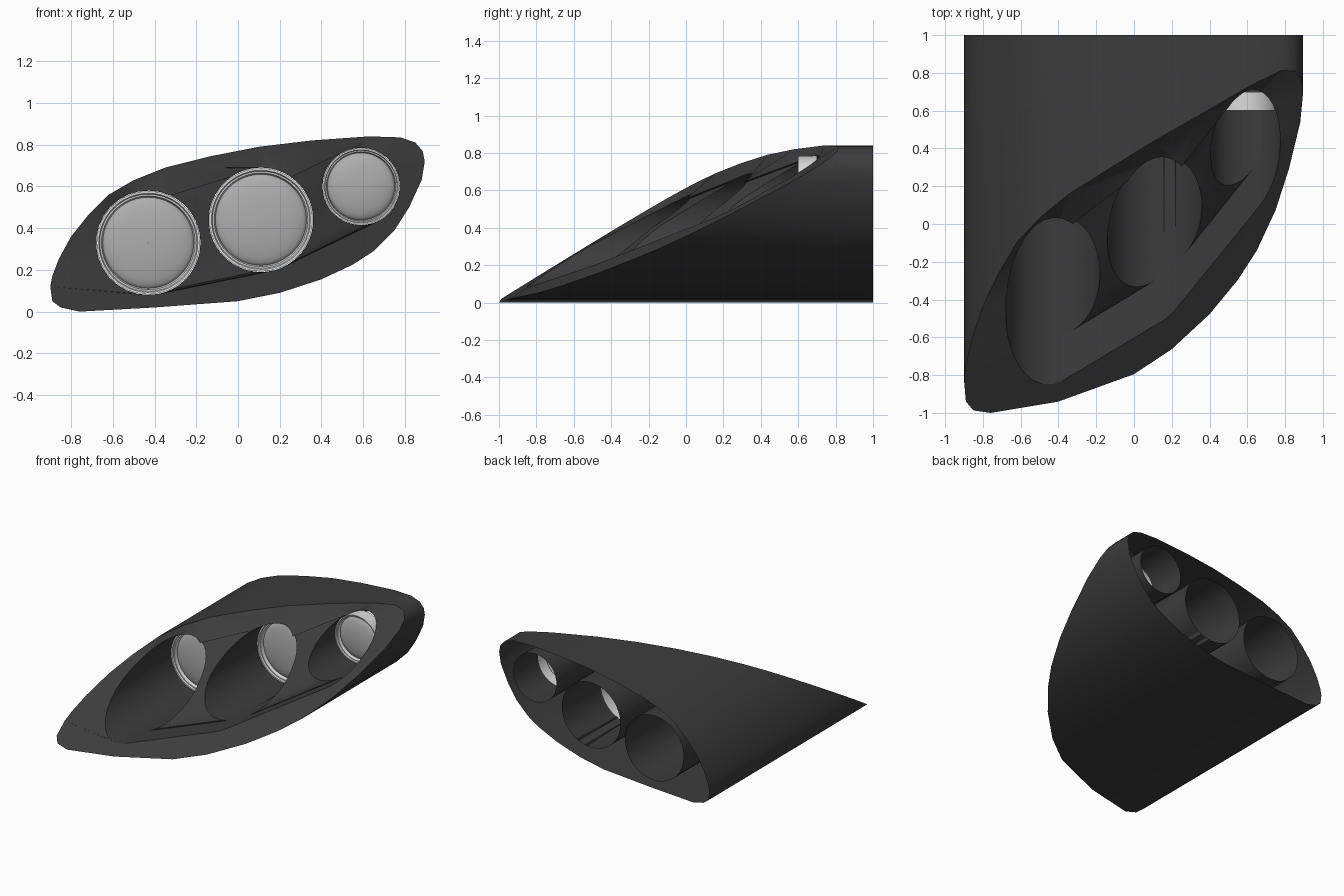
import bpy, bmesh, math
from mathutils import Vector

if "Cube" in bpy.data.objects:
    bpy.data.objects.remove(bpy.data.objects["Cube"], do_unlink=True)

BACK = 1.0
# Lamp tubes: centre x, centre z, radius, depth of the lens
TUBES = [(-0.43, 0.33, 0.25, 0.15), (0.11, 0.44, 0.25, 0.43), (0.59, 0.6, 0.185, 0.6)]
# Angles where the tubes meet the necks between them
LOW_A, LOW_B = -78.5, -64

OUTLINE = [(-0.9, 0.12), (-0.89, 0.05), (-0.85, 0.02), (-0.76, 0), (-0.4, 0.02),
           (0, 0.05), (0.2, 0.09), (0.4, 0.155), (0.55, 0.225), (0.65, 0.29),
           (0.75, 0.39), (0.82, 0.5), (0.88, 0.63), (0.895, 0.72), (0.885, 0.77),
           (0.85, 0.81), (0.78, 0.835), (0.63, 0.84), (0.35, 0.82), (0.1, 0.79),
           (-0.13, 0.745), (-0.35, 0.69), (-0.5, 0.63), (-0.62, 0.56), (-0.72, 0.46),
           (-0.8, 0.36), (-0.86, 0.25), (-0.89, 0.17)]


def make_material(name, value, roughness):
    mat = bpy.data.materials.new(name)
    mat.use_nodes = True
    colour = (value, value, value, 1)
    mat.diffuse_color = colour
    shader = mat.node_tree.nodes["Principled BSDF"]
    shader.inputs["Base Color"].default_value = colour
    shader.inputs["Roughness"].default_value = roughness
    return mat


def finish(bm, name, mat, angle=30):
    bmesh.ops.remove_doubles(bm, verts=bm.verts, dist=0.0005)
    bmesh.ops.recalc_face_normals(bm, faces=bm.faces)
    mesh = bpy.data.meshes.new(name)
    bm.to_mesh(mesh)
    bm.free()
    obj = bpy.data.objects.new(name, mesh)
    bpy.context.collection.objects.link(obj)
    mesh.materials.append(mat)
    bpy.ops.object.select_all(action="DESELECT")
    obj.select_set(True)
    bpy.context.view_layer.objects.active = obj
    bpy.ops.object.shade_smooth_by_angle(angle=math.radians(angle))
    return obj


def rim_point(x, z):
    """Point on the slanted front of the housing."""
    y = -0.876 + 0.305 * x + 0.16 * x * x + 1.62 * z
    return Vector((x, max(y, -1), z))


def mouth_point(x, z):
    """Point on the edge of the lamp opening, set back a little at the top."""
    p = rim_point(x, z)
    p.y += 0.3 * max(0, z - 0.2 * x - 0.43)
    return p


def arc(index, start, end, steps=18):
    cx, cz, r, _ = TUBES[index]
    angles = [math.radians(start + (end - start) * i / steps) for i in range(steps + 1)]
    return [(cx + r * math.cos(a), cz + r * math.sin(a)) for a in angles]


def mouth_edge(points):
    return [mouth_point(*p) for p in points]


def neck_edge(points):
    """Edge of a web between two tubes, deep at the bottom and shallow at the top."""
    edge = mouth_edge(points)
    for i, p in enumerate(edge):
        p.y += 0.25 - 0.23 * i / (len(edge) - 1)
    return edge


def strip(bm, first, second):
    """Skin two point rows with quads."""
    a = [bm.verts.new(p) for p in first]
    b = [bm.verts.new(p) for p in second]
    for i in range(len(a) - 1):
        bm.faces.new((a[i], a[i + 1], b[i + 1], b[i]))


def to_back(points):
    return [Vector((p.x, BACK, p.z)) for p in points]


def lathe(bm, index, profile, steps=48):
    """Turn a (radius, y) profile about the axis of a tube."""
    cx, cz, _, _ = TUBES[index]
    rows = []
    for radius, y in profile:
        rows.append([(cx + radius * math.cos(math.tau * i / steps), y,
                      cz + radius * math.sin(math.tau * i / steps))
                     for i in range(steps + 1)])
    for a, b in zip(rows, rows[1:]):
        strip(bm, a, b)


dark = make_material("dark housing", 0.045, 0.6)
lens_grey = make_material("lens grey", 0.42, 0.4)
bright = make_material("bright ring", 0.72, 0.4)

# Outer shell, open at the back
bm = bmesh.new()
rim = [rim_point(*p) for p in OUTLINE + OUTLINE[:1]]
strip(bm, rim, to_back(rim))
finish(bm, "outer_shell", dark)

# Slanted front with one scalloped opening for the three lamps
bm = bmesh.new()
mouth = (arc(0, 65, 360 + LOW_A) + arc(1, LOW_A, LOW_B, 4)
         + arc(2, LOW_B, 120) + arc(1, 55, 125))
edges = []
for loop in (rim[:-1], mouth_edge(mouth)):
    verts = [bm.verts.new(p) for p in loop]
    edges += [bm.edges.new((verts[i - 1], verts[i])) for i in range(len(verts))]
bmesh.ops.triangle_fill(bm, use_beauty=True, use_dissolve=False,
                        edges=edges, normal=(0, -1, 0))
finish(bm, "front_face", dark, 40)

# Tube walls: arcs that reach the front, and arcs cut back at the necks
necks = [(arc(0, LOW_A, 65), arc(1, 360 + LOW_A, 125)),
         (arc(1, LOW_B, 55), arc(2, 360 + LOW_B, 120))]
tube_walls = [
    [mouth_edge(arc(0, 65, 360 + LOW_A)), neck_edge(necks[0][0])],
    [mouth_edge(arc(1, LOW_A, LOW_B, 4)), neck_edge(necks[1][0]),
     mouth_edge(arc(1, 55, 125)), neck_edge(necks[0][1])],
    [mouth_edge(arc(2, LOW_B, 120)), neck_edge(necks[1][1])],
]
for name, walls in zip(("right", "middle", "left"), tube_walls):
    bm = bmesh.new()
    for wall in walls:
        strip(bm, wall, to_back(wall))
    finish(bm, name + "_lamp_tube", dark)

# Webs that close the gaps between neighbouring tubes
for name, (side_a, side_b) in zip(("right", "left"), necks):
    bm = bmesh.new()
    floor_a, floor_b = neck_edge(side_a), neck_edge(side_b)
    strip(bm, floor_a, floor_b)
    for end in (0, -1):
        strip(bm, mouth_edge([side_a[end], side_b[end]]), [floor_a[end], floor_b[end]])
    finish(bm, name + "_web", dark)

# Bright rings and domed lenses
for i, name in enumerate(("right", "middle", "left")):
    r, y = TUBES[i][2:]
    bm = bmesh.new()
    lathe(bm, i, [(r * 0.99, y + 0.1), (r * 0.99, y), (r * 0.95, y), (r * 0.93, y + 0.01),
                  (r * 0.9, y + 0.01), (r * 0.87, y + 0.04)])
    finish(bm, name + "_lens_ring", bright)
    bm = bmesh.new()
    dome = [(r * 0.88 * math.sin(t * math.pi / 16), y + 0.04 - 0.04 * math.cos(t * math.pi / 16))
            for t in range(9)]
    lathe(bm, i, [(max(radius, 0.001), depth) for radius, depth in dome])
    finish(bm, name + "_lens", lens_grey, 60)
